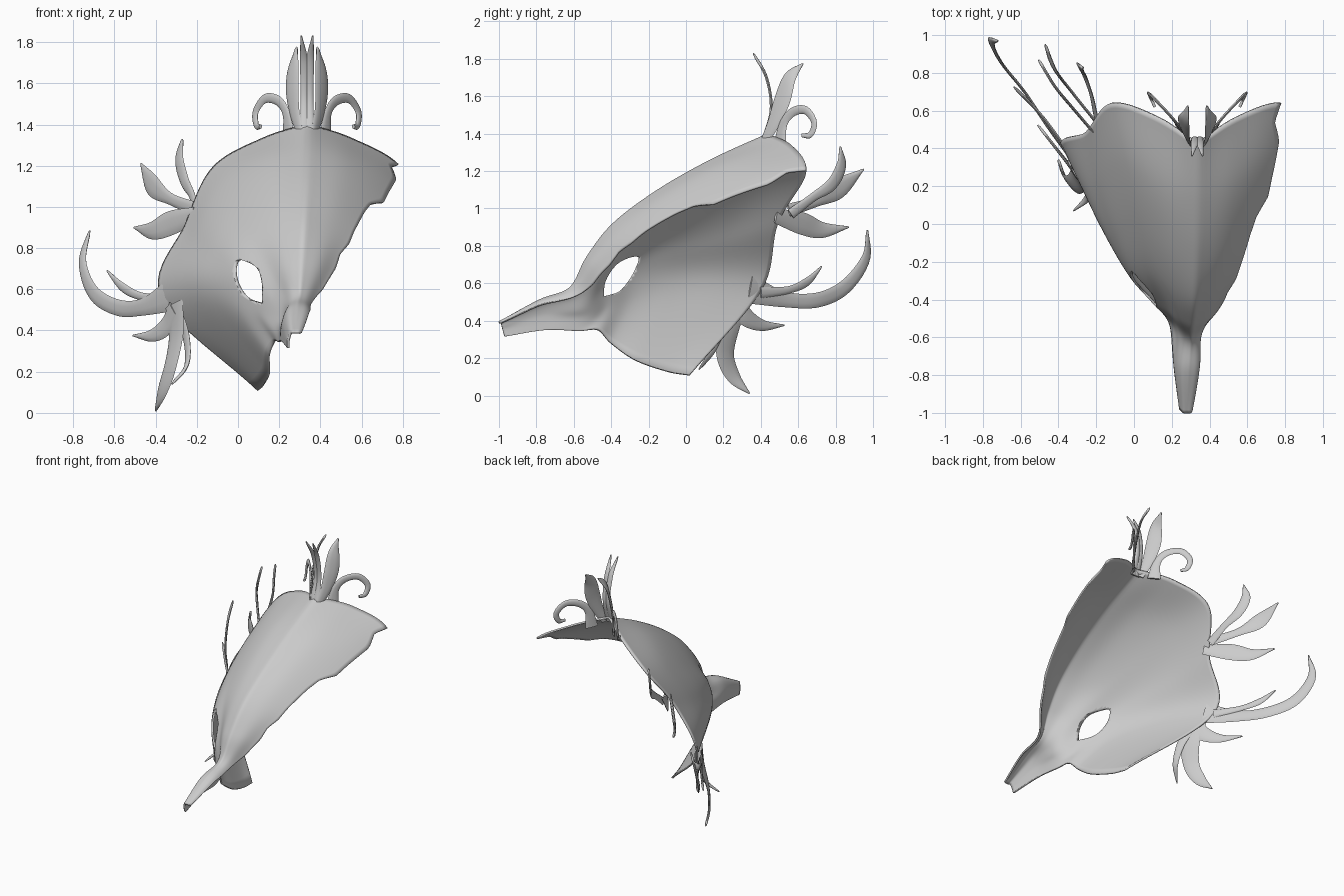
import bpy, bmesh, math, random
from mathutils import Vector

if "Cube" in bpy.data.objects:
    bpy.data.objects.remove(bpy.data.objects["Cube"])

random.seed(4)
mat = bpy.data.materials.new("pale_grey")
mat.diffuse_color = (0.6, 0.6, 0.6, 1)
mat.use_nodes = True
mat.node_tree.nodes["Principled BSDF"].inputs["Base Color"].default_value = mat.diffuse_color


def spline(pts, t):
    """Catmull-Rom point at t, counted in control points."""
    n = len(pts)
    i = max(0, min(int(t), n - 2))
    f = t - i
    b, c = pts[i], pts[i + 1]
    a = pts[i - 1] if i > 0 else 2 * b - c
    d = pts[i + 2] if i + 2 < n else 2 * c - b
    return 0.5 * (2 * b + (c - a) * f + (2 * a - 5 * b + 4 * c - d) * f * f
                  + (3 * b - a - 3 * c + d) * f ** 3)


def vecs(rows):
    return [Vector(r) for r in rows]


def make_object(name, bm, angle=40):
    bmesh.ops.recalc_face_normals(bm, faces=bm.faces)
    me = bpy.data.meshes.new(name)
    bm.to_mesh(me)
    bm.free()
    ob = bpy.data.objects.new(name, me)
    bpy.context.collection.objects.link(ob)
    me.materials.append(mat)
    bpy.ops.object.select_all(action='DESELECT')
    ob.select_set(True)
    bpy.context.view_layer.objects.active = ob
    bpy.ops.object.shade_smooth_by_angle(angle=math.radians(angle))
    return ob


# Mask guide lines, snout tip to back edge
ridge = vecs([(.28, -1, .39), (.29, -.78, .51), (.30, -.62, .575), (.31, -.53, .74),
              (.32, -.39, .92), (.33, -.15, 1.10), (.335, .13, 1.26), (.335, .43, 1.40)])
brow = vecs([(.265, -1, .39), (.255, -.78, .50), (.265, -.6, .56), (.23, -.49, .72),
             (.2, -.33, .89), (.17, -.09, 1.06), (.14, .22, 1.22), (.12, .57, 1.33)])
temple = vecs([(.255, -.99, .385), (.235, -.77, .48), (.24, -.57, .53), (.17, -.44, .67),
               (.08, -.25, .84), (0, .02, .98), (-.07, .33, 1.10), (-.12, .64, 1.19)])
eye_line = vecs([(.25, -.985, .37), (.22, -.76, .44), (.22, -.55, .47), (.12, -.43, .59),
                 (.0, -.28, .70), (-.10, -.06, .78), (-.19, .2, .84), (-.25, .49, .92)])
cheek = vecs([(.245, -.98, .35), (.215, -.75, .40), (.2, -.54, .42), (.11, -.42, .48),
              (-.01, -.28, .53), (-.14, -.06, .56), (-.26, .18, .56), (-.37, .40, .56)])
jaw = vecs([(.245, -.97, .315), (.215, -.75, .35), (.2, -.57, .345), (.18, -.47, .35),
            (.15, -.4, .28), (.15, -.27, .19), (.12, -.1, .13), (.1, .02, .11)])
guides = [ridge, brow, temple, eye_line, cheek, jaw]


def surface(u, v):
    return spline([spline(g, u) for g in guides], v)


# Mask shell: full left half, broken right half with a ragged border
NU, NL, NR = 84, 50, 18
ragged = [0, 0] + [random.uniform(-.16, .16) for _ in range(19)] + [-.1, 0]


def right_limit(u):
    t = u / 7 * (len(ragged) - 1)
    i = min(int(t), len(ragged) - 2)
    return 1.93 + ragged[i] + (ragged[i + 1] - ragged[i]) * (t - i)


bm = bmesh.new()
grid = []
for i in range(NU + 1):
    u = 7 * i / NU
    mid = spline(ridge, u).x
    row = []
    for j in range(NR, 0, -1):
        p = surface(u, right_limit(u) * j / NR)
        row.append(bm.verts.new((2 * mid - p.x, p.y, p.z)))
    for j in range(NL + 1):
        row.append(bm.verts.new(surface(u, 5 * j / NL)))
    grid.append(row)
for r0, r1 in zip(grid, grid[1:]):
    for k in range(len(r0) - 1):
        bm.faces.new((r0[k], r0[k + 1], r1[k + 1], r1[k]))
# soften the ridge, keeping the border as it is
inner = [v for v in bm.verts if not v.is_boundary]
for _ in range(3):
    bmesh.ops.smooth_vert(bm, verts=inner, factor=.5, use_axis_x=True, use_axis_y=True, use_axis_z=True)
mask = make_object("mask_shell", bm)
solid = mask.modifiers.new("thickness", 'SOLIDIFY')
solid.thickness = .012
solid.offset = 0

# Eye opening cutter
outline = vecs([(-.44, .53, 0), (-.43, .61, 0), (-.38, .69, 0), (-.32, .73, 0), (-.255, .74, 0),
                (-.27, .68, 0), (-.31, .61, 0), (-.36, .555, 0), (-.44, .53, 0)])
bm = bmesh.new()
ring = [spline(outline, i / 4) for i in range(32)]
face = bm.faces.new([bm.verts.new((-.25, p.x, p.y)) for p in ring])
new = bmesh.ops.extrude_face_region(bm, geom=[face])["geom"]
bmesh.ops.translate(bm, vec=(.42, 0, 0), verts=[g for g in new if isinstance(g, bmesh.types.BMVert)])
cutter = make_object("eye_cutter", bm)
cutter.hide_render = True
cutter.hide_set(True)
cut = mask.modifiers.new("eye_opening", 'BOOLEAN')
cut.operation = 'DIFFERENCE'
cut.object = cutter


# Feather: flattened tapering tube along a curve
def feather(name, path, widths, normal, thick=.016, steps=28, sides=10):
    pts, wid, nrm = vecs(path), [Vector((w, 0, 0)) for w in widths], Vector(normal)
    bm = bmesh.new()
    rings = []
    for i in range(steps + 1):
        t = (len(pts) - 1) * i / steps
        c = spline(pts, t)
        tan = spline(pts, t + .02) - spline(pts, t - .02)
        side = tan.cross(nrm).normalized()
        flat = side.cross(tan).normalized()
        w = max(spline(wid, t).x, .006) / 2
        h = min(thick / 2, w)
        rings.append([bm.verts.new(c + side * w * math.cos(a) + flat * h * math.sin(a))
                      for a in (2 * math.pi * k / sides for k in range(sides))])
    for a, b in zip(rings, rings[1:]):
        for k in range(sides):
            m = (k + 1) % sides
            bm.faces.new((a[k], a[m], b[m], b[k]))
    bm.faces.new(rings[0])
    bm.faces.new(rings[-1])
    return make_object(name, bm, 60)


# Crown feathers, mirrored about the ridge
for s, tag in ((-1, "left"), (1, "right")):
    def side_path(rows):
        return [(.335 + s * x, y, z) for x, y, z in rows]
    feather("crown_centre_" + tag,
            side_path([(.012, .41, 1.36), (.013, .455, 1.53), (.014, .43, 1.70), (.028, .36, 1.83)]),
            [.05, .035, .04, .008], (0, 1, .1))
    feather("crown_plume_" + tag,
            side_path([(.035, .42, 1.36), (.06, .47, 1.46), (.072, .515, 1.58), (.065, .555, 1.70), (.05, .625, 1.775)]),
            [.05, .08, .105, .08, .008], (-s * .8, .6, 0))
    feather("crown_curl_" + tag,
            side_path([(.09, .5, 1.33), (.1, .52, 1.45), (.14, .57, 1.515), (.205, .64, 1.525),
                       (.25, .685, 1.46), (.245, .665, 1.395), (.225, .62, 1.39)]),
            [.09, .055, .05, .045, .04, .035, .02], (-s * .75, .65, 0))

# Side feathers
out = (.78, .6, 0)
feather("ear_feather_upper", [(-.20, .56, .97), (-.225, .68, 1.06), (-.26, .78, 1.13), (-.285, .83, 1.23), (-.27, .825, 1.33)],
        [.06, .05, .07, .065, .008], out)
feather("ear_feather_middle", [(-.21, .55, .99), (-.33, .7, 1.04), (-.42, .82, 1.11), (-.47, .95, 1.21)],
        [.07, .06, .11, .008], out)
feather("ear_feather_lower", [(-.21, .48, .96), (-.33, .62, .92), (-.42, .73, .885), (-.505, .87, .90)],
        [.08, .12, .085, .008], out)
feather("horn_large", [(-.33, .34, .57), (-.46, .52, .515), (-.58, .70, .51), (-.70, .85, .58), (-.755, .96, .73), (-.72, .97, .885)],
        [.16, .085, .08, .08, .06, .008], out)
feather("horn_small", [(-.36, .40, .55), (-.47, .55, .565), (-.56, .65, .61), (-.635, .725, .69)],
        [.06, .04, .045, .008], out)
low = (.85, .5, 0)
feather("jaw_feather_back", [(-.31, .26, .50), (-.35, .32, .42), (-.42, .41, .375), (-.51, .525, .375)],
        [.12, .10, .06, .008], low)
feather("jaw_feather_long", [(-.31, .27, .53), (-.30, .23, .38), (-.33, .21, .22), (-.37, .255, .10), (-.40, .34, .01)],
        [.17, .14, .11, .08, .008], low)
feather("jaw_feather_front", [(-.29, .24, .48), (-.25, .19, .36), (-.25, .135, .23), (-.32, .07, .14)],
        [.08, .06, .04, .008], low)
